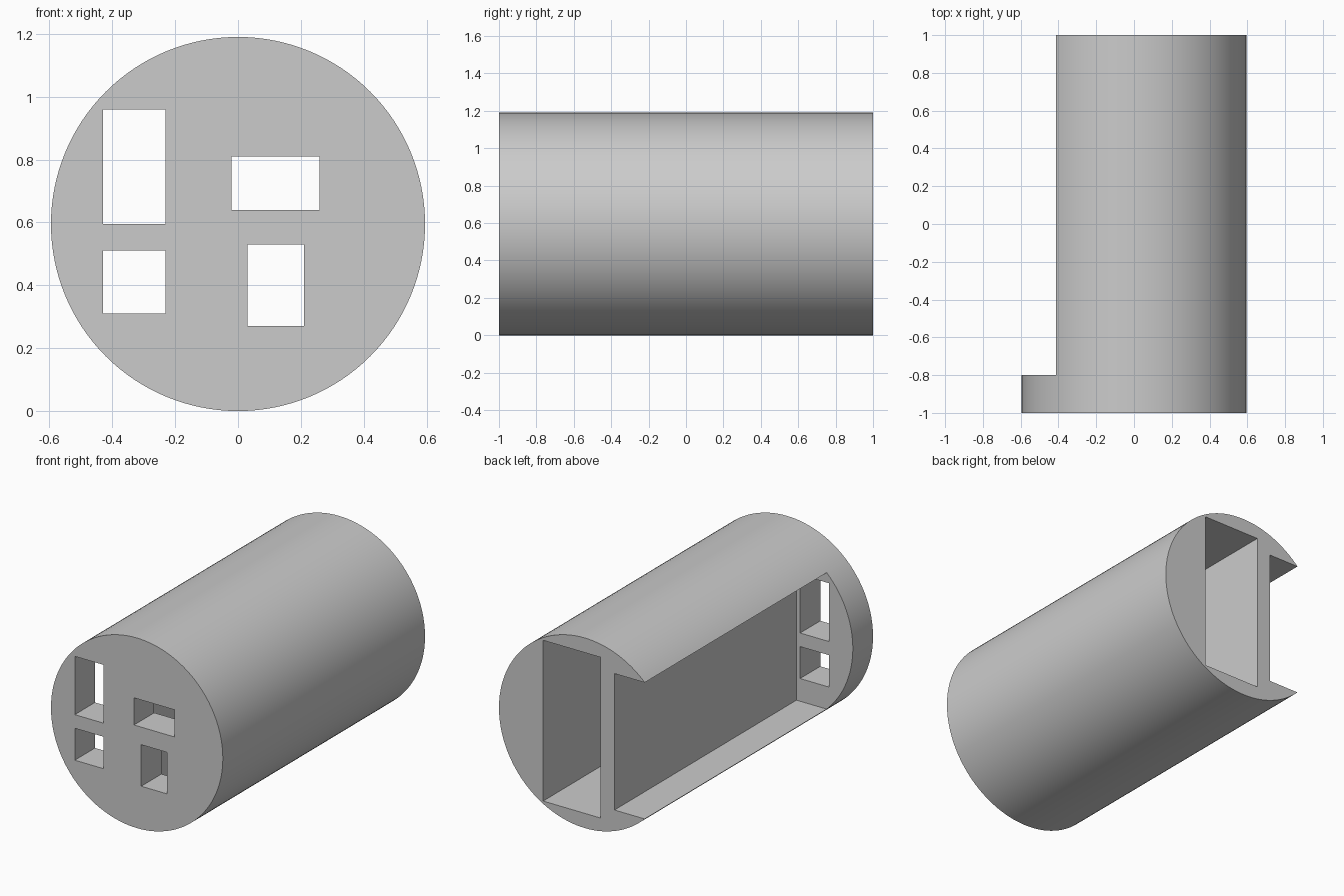
import bpy
import math

cube = bpy.data.objects.get("Cube")
if cube:
    bpy.data.objects.remove(cube, do_unlink=True)

RADIUS = 0.595
FRONT, BACK, PLATE = -1.0, 1.0, -0.8   # PLATE is the inner face of the front plate

grey = bpy.data.materials.new("plain grey")
grey.use_nodes = True
colour = (0.6, 0.6, 0.6, 1)
grey.diffuse_color = colour
grey.node_tree.nodes["Principled BSDF"].inputs["Base Color"].default_value = colour

# Round body lying along y
bpy.ops.mesh.primitive_cylinder_add(vertices=128, radius=RADIUS, depth=BACK - FRONT,
                                    location=(0, 0, RADIUS),
                                    rotation=(math.pi / 2, 0, 0))
body = bpy.context.object
body.name = "cylinder_housing"
body.data.materials.append(grey)


def cut_box(name, x, y, z):
    """Subtract a box, given as (low, high) spans, from the body."""
    spans = (x, y, z)
    bpy.ops.mesh.primitive_cube_add(size=1, location=[(a + b) / 2 for a, b in spans])
    cutter = bpy.context.object
    cutter.name = name
    cutter.scale = [b - a for a, b in spans]
    cutter.hide_render = True
    mod = body.modifiers.new(name, 'BOOLEAN')
    mod.operation = 'DIFFERENCE'
    mod.solver = 'EXACT'
    mod.object = cutter
    bpy.context.view_layer.objects.active = body
    bpy.ops.object.modifier_apply(modifier=name)
    bpy.data.objects.remove(cutter, do_unlink=True)


# Deep slot open at the back, and side channel open at the side and back
cut_box("deep_slot", (-0.107, 0.289), (PLATE, BACK + 0.1), (RADIUS - 0.503, RADIUS + 0.503))
cut_box("side_channel", (-0.8, -0.205), (PLATE, BACK + 0.1), (RADIUS - 0.427, RADIUS + 0.427))

# Rectangular windows through the front plate
windows = {
    "tall_window": ((-0.43, -0.23), (0.595, 0.96)),
    "small_window": ((-0.43, -0.23), (0.31, 0.51)),
    "wide_window": ((-0.02, 0.26), (0.64, 0.81)),
    "lower_window": ((0.03, 0.21), (0.27, 0.53)),
}
for name, (x, z) in windows.items():
    cut_box(name, x, (FRONT - 0.1, PLATE + 0.05), z)

# Smooth round side with crisp edges
bpy.ops.object.select_all(action='DESELECT')
body.select_set(True)
bpy.context.view_layer.objects.active = body
bpy.ops.object.shade_smooth_by_angle(angle=math.radians(20))
